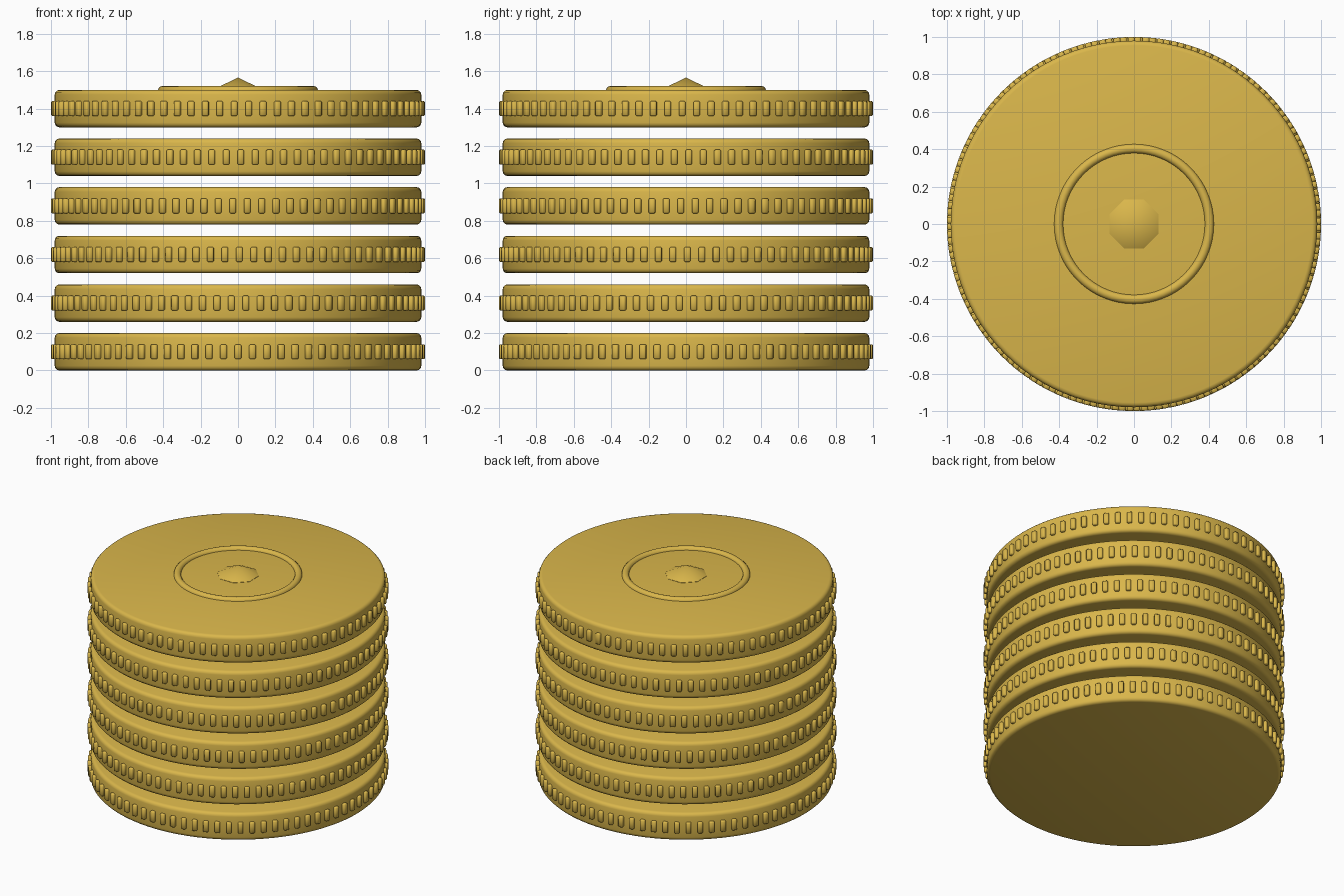
import bpy, bmesh, math
from mathutils import Matrix

if "Cube" in bpy.data.objects:
    bpy.data.objects.remove(bpy.data.objects["Cube"])

gold = bpy.data.materials.new("gold")
gold.diffuse_color = (0.70, 0.47, 0.07, 1)
gold.use_nodes = True
gold.node_tree.nodes["Principled BSDF"].inputs["Base Color"].default_value = gold.diffuse_color


def finish(name, bm, angle=35):
    bmesh.ops.recalc_face_normals(bm, faces=bm.faces)
    me = bpy.data.meshes.new(name)
    bm.to_mesh(me)
    bm.free()
    me.materials.append(gold)
    ob = bpy.data.objects.new(name, me)
    bpy.context.collection.objects.link(ob)
    bpy.ops.object.select_all(action='DESELECT')
    ob.select_set(True)
    bpy.context.view_layer.objects.active = ob
    bpy.ops.object.shade_smooth_by_angle(angle=math.radians(angle))
    return ob


def lathe(name, profile, n, phase=0.0, closed=False, angle=35):
    """Revolve (radius, z) points; radius 0 makes a single pole vertex."""
    bm = bmesh.new()
    rings = []
    for r, z in profile:
        if r == 0:
            rings.append([bm.verts.new((0, 0, z))] * n)
        else:
            rings.append([bm.verts.new((r * math.cos(phase + math.tau * k / n),
                                        r * math.sin(phase + math.tau * k / n), z))
                          for k in range(n)])
    pairs = list(zip(rings, rings[1:])) + ([(rings[-1], rings[0])] if closed else [])
    for a, b in pairs:
        for k in range(n):
            j = (k + 1) % n
            bm.faces.new(list(dict.fromkeys((a[k], a[j], b[j], b[k]))))
    return finish(name, bm, angle)


R, H, STEP, BEV, RIBS = 0.98, 0.20, 0.26, 0.025, 80

for i in range(6):
    z0 = i * STEP
    # coin disc with rounded rims
    arc = [(R - BEV + BEV * math.sin(t), BEV * (1 - math.cos(t)))
           for t in (math.pi / 2 * s / 3 for s in range(4))]
    prof = [(0, z0)] + [(r, z0 + z) for r, z in arc]
    prof += [(r, z0 + H - z) for r, z in reversed(arc)] + [(0, z0 + H)]
    lathe(f"coin_{i + 1}", prof, 96)

    # reeded edge: small bevelled blocks, each coin turned a little further
    bm = bmesh.new()
    for k in range(RIBS):
        rot = Matrix.Rotation(0.2 * i + math.tau * k / RIBS, 4, 'Z')
        place = Matrix.Translation((0.98, 0, z0 + H / 2))
        bmesh.ops.create_cube(bm, size=1,
                              matrix=rot @ place @ Matrix.Diagonal((0.04, 0.035, 0.08, 1)))
    bmesh.ops.bevel(bm, geom=bm.edges[:], offset=0.006, segments=1, affect='EDGES')
    finish(f"edge_ribs_{i + 1}", bm, 50)

# raised ring on the top coin
TOP = 5 * STEP + H
lathe("top_ring", [(0.403 + 0.025 * math.cos(math.tau * s / 12),
                    TOP - 0.004 + 0.025 * math.sin(math.tau * s / 12)) for s in range(12)],
      64, closed=True)

# eight-sided stud in the middle
lathe("centre_stud", [(0, TOP - 0.01), (0.141, TOP - 0.01), (0.141, TOP + 0.002),
                      (0.132, TOP + 0.007), (0, TOP + 0.066)], 8, math.pi / 8)
